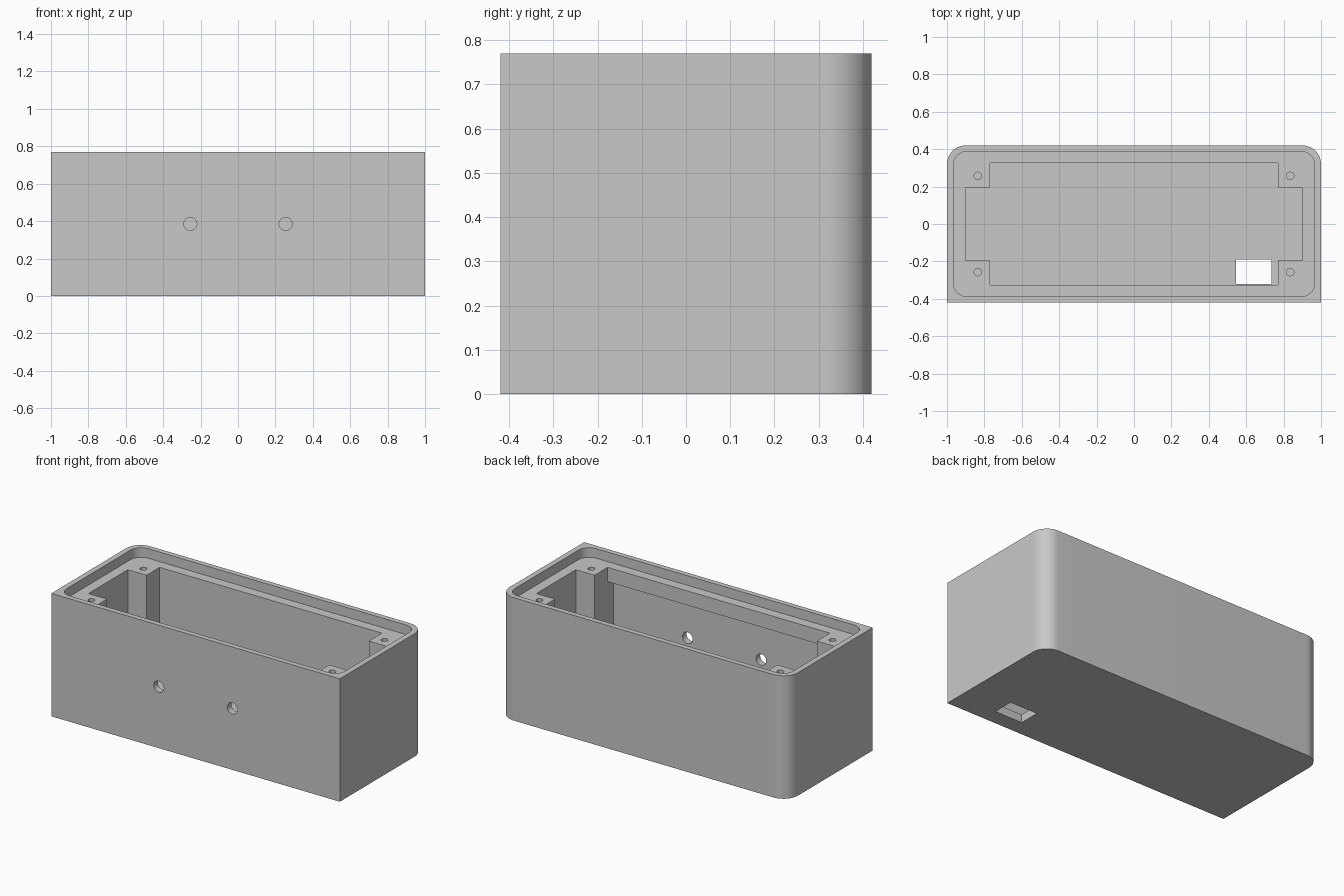
import bpy, bmesh, math

if "Cube" in bpy.data.objects:
    bpy.data.objects.remove(bpy.data.objects["Cube"], do_unlink=True)

HX, HY, TOP = 1.0, 0.42, 0.77      # half width, half depth, height
FLOOR, SHELF, LIP = 0.05, 0.71, 0.62  # floor, lid shelf, underside of front lip

plastic = bpy.data.materials.new("grey plastic")
plastic.use_nodes = True
grey = (0.58, 0.58, 0.58, 1)
plastic.diffuse_color = grey
plastic.node_tree.nodes["Principled BSDF"].inputs["Base Color"].default_value = grey


def prism(name, outline, z0, z1):
    """Extrude a closed xy outline from z0 to z1."""
    bm = bmesh.new()
    base = bm.faces.new([bm.verts.new((x, y, z0)) for x, y in outline])
    ext = bmesh.ops.extrude_face_region(bm, geom=[base])
    moved = [v for v in ext["geom"] if isinstance(v, bmesh.types.BMVert)]
    bmesh.ops.translate(bm, verts=moved, vec=(0, 0, z1 - z0))
    bmesh.ops.recalc_face_normals(bm, faces=bm.faces)
    mesh = bpy.data.meshes.new(name)
    bm.to_mesh(mesh)
    bm.free()
    mesh.materials.append(plastic)
    obj = bpy.data.objects.new(name, mesh)
    bpy.context.collection.objects.link(obj)
    return obj


def rounded(hx, hy, back_r, front_r, steps=16):
    """Rectangle outline with separate back and front corner radii."""
    pts = []
    for i, (sx, sy) in enumerate([(1, 1), (-1, 1), (-1, -1), (1, -1)]):
        r = back_r if sy > 0 else front_r
        for k in range(steps + 1 if r else 1):
            a = math.pi / 2 * (i + k / steps)
            pts.append((sx * (hx - r) + r * math.cos(a) if r else sx * hx,
                        sy * (hy - r) + r * math.sin(a) if r else sy * hy))
    return pts


def rectangle(x0, x1, y0, y1):
    return [(x0, y0), (x1, y0), (x1, y1), (x0, y1)]


def circle(x, y, r, n=32):
    return [(x + r * math.cos(math.tau * k / n), y + r * math.sin(math.tau * k / n))
            for k in range(n)]


def cavity(front):
    """Cross-shaped outline that leaves a post in each corner."""
    wide, narrow, side, back = 0.9, 0.77, 0.195, 0.325
    right = [(narrow, front), (narrow, -side), (wide, -side),
             (wide, side), (narrow, side), (narrow, back)]
    return right + [(-x, y) for x, y in reversed(right)]


def cut(target, cutter):
    mod = target.modifiers.new("cut", 'BOOLEAN')
    mod.operation, mod.solver, mod.object = 'DIFFERENCE', 'EXACT', cutter
    bpy.context.view_layer.objects.active = target
    bpy.ops.object.modifier_apply(modifier=mod.name)
    bpy.data.objects.remove(cutter, do_unlink=True)


# Outer shell: rounded at the back, square at the front
case = prism("enclosure_body", rounded(HX, HY, 0.1, 0), 0, TOP)

# Lid recess and inner space; the front wall is thinner below the lip
cut(case, prism("lid_recess", rounded(0.965, 0.387, 0.07, 0.07), SHELF, TOP + 0.1))
cut(case, prism("upper_cavity", cavity(-0.325), LIP - 0.2, TOP + 0.1))
cut(case, prism("lower_cavity", cavity(-0.38), FLOOR, LIP))

# Screw holes in the corner posts
for sx in (-1, 1):
    for sy in (-1, 1):
        cut(case, prism("screw_hole", circle(sx * 0.835, sy * 0.257, 0.02), 0.45, TOP + 0.1))

# Cable opening in the floor
cut(case, prism("cable_opening", rectangle(0.545, 0.735, -0.32, -0.19), -0.1, FLOOR + 0.05))

# Two round holes through the front wall
for sx in (-1, 1):
    hole = prism("front_hole", circle(sx * 0.255, 0.385, 0.035), 0.35, 0.5)
    hole.rotation_euler.x = math.pi / 2
    bpy.context.view_layer.update()
    cut(case, hole)

# Smooth the rounded corners and keep the edges sharp
bpy.ops.object.select_all(action='DESELECT')
case.select_set(True)
bpy.context.view_layer.objects.active = case
bpy.ops.object.shade_smooth_by_angle(angle=math.radians(30))
